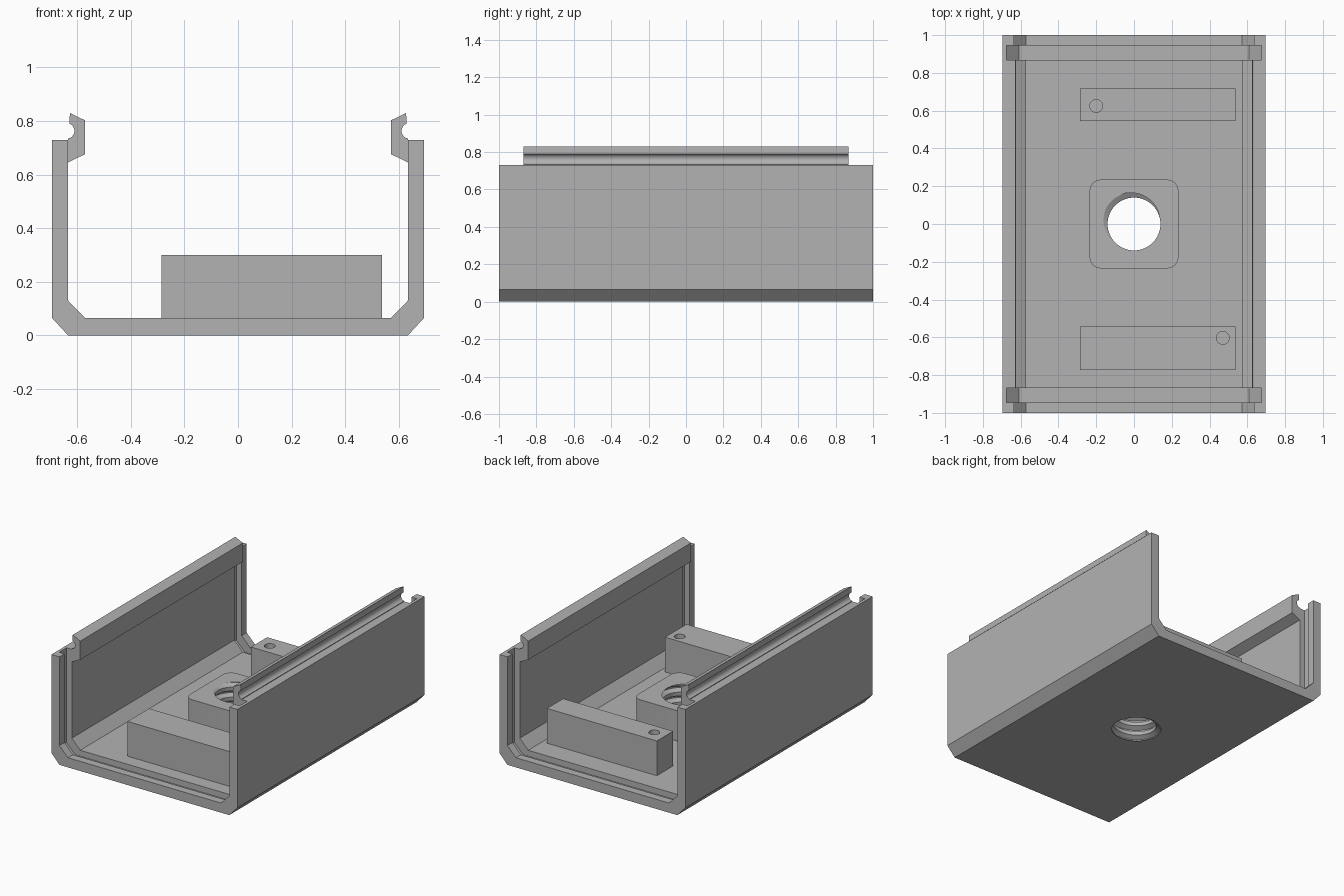
import bpy, bmesh, math

if "Cube" in bpy.data.objects:
    bpy.data.objects.remove(bpy.data.objects["Cube"])

grey = bpy.data.materials.new("plain grey")
grey.diffuse_color = (0.448, 0.448, 0.448, 1)
grey.use_nodes = True
grey.node_tree.nodes["Principled BSDF"].inputs["Base Color"].default_value = grey.diffuse_color


def make(name, bm):
    bmesh.ops.recalc_face_normals(bm, faces=bm.faces)
    me = bpy.data.meshes.new(name)
    bm.to_mesh(me)
    bm.free()
    me.materials.append(grey)
    ob = bpy.data.objects.new(name, me)
    bpy.context.collection.objects.link(ob)
    return ob


def prism(name, pts, lo, hi, axis="y"):
    """Extrude a 2D outline along y (points are x,z) or z (points are x,y)."""
    bm = bmesh.new()
    put = (lambda a, b, t: (a, t, b)) if axis == "y" else (lambda a, b, t: (a, b, t))
    f = bm.faces.new([bm.verts.new(put(a, b, lo)) for a, b in pts])
    ext = bmesh.ops.extrude_face_region(bm, geom=[f])["geom"]
    d = put(0, 0, hi - lo)
    bmesh.ops.translate(bm, vec=d, verts=[v for v in ext if isinstance(v, bmesh.types.BMVert)])
    return make(name, bm)


def arc(cx, cy, r, a0, a1, n):
    return [(cx + r * math.cos(math.radians(a0 + (a1 - a0) * i / n)),
             cy + r * math.sin(math.radians(a0 + (a1 - a0) * i / n))) for i in range(n + 1)]


def rect(x0, x1, y0, y1):
    return [(x0, y0), (x1, y0), (x1, y1), (x0, y1)]


def cut(ob, cutter, keep=False):
    m = ob.modifiers.new("cut", "BOOLEAN")
    m.operation, m.solver, m.object = "DIFFERENCE", "EXACT", cutter
    bpy.context.view_layer.objects.active = ob
    bpy.ops.object.modifier_apply(modifier=m.name)
    if not keep:
        bpy.data.objects.remove(cutter)


def smooth(ob):
    bpy.ops.object.select_all(action="DESELECT")
    ob.select_set(True)
    bpy.context.view_layer.objects.active = ob
    bpy.ops.object.shade_smooth_by_angle(angle=math.radians(25))


def mirrored(half):
    return half + [(-x, z) for x, z in reversed(half)]


def thread_cutter(z0, turns, pitch, phase, steps=48):
    """Helical screw shape, closed at both ends."""
    prof = [(0, .17), (.12, .17), (.37, .14), (.75, .14)]
    n, bm, v = len(prof), bmesh.new(), {}
    total = steps * turns
    for s in range(total + 1):
        a = phase + 2 * math.pi * s / steps
        for q, (h, r) in enumerate(prof):
            v[s, q] = bm.verts.new((r * math.cos(a), r * math.sin(a), z0 + pitch * (s / steps + h)))
    get = lambda s, q: v.get((s + steps, 0) if q == n else (s, q))
    for s in range(total):
        for q in range(n):
            f = [get(s, q), get(s + 1, q), get(s + 1, q + 1), get(s, q + 1)]
            if None not in f:
                bm.faces.new(f)
    mid = z0 + pitch * turns / 2
    ends = [bm.verts.new((0, 0, z0 - .05)), bm.verts.new((0, 0, z0 + pitch * (turns + 1) + .05))]
    for e in [e for e in bm.edges if e.is_boundary]:
        bm.faces.new([e.verts[0], e.verts[1], ends[e.verts[0].co.z > mid]])
    return make("thread_cutter", bm)


# U-shaped shell with chamfered lower corners
shell = prism("shell", mirrored([(.635, 0), (.695, .065), (.695, .73), (.635, .73),
                                 (.635, .13), (.572, .065)][:4])[:4]
              + [(.635, .13), (.572, .065), (-.572, .065), (-.635, .13)]
              + [(-.635, .73), (-.695, .73), (-.695, .065), (-.635, 0)], -1, 1)

# End panel slots cut into floor and walls
for s in (-1, 1):
    y0, y1 = sorted((s * .868, s * .946))
    cut(shell, prism("slot_cutter", mirrored([(.61, .025), (.675, .09), (.675, .9)]), y0, y1))

# Raised square boss with rounded corners
outline = []
for i, (sx, sy) in enumerate([(1, 1), (-1, 1), (-1, -1), (1, -1)]):
    outline += arc(sx * .175, sy * .175, .06, 90 * i, 90 * i + 90, 8)
boss = prism("mount_boss", outline, .065, .27, "z")

# Threaded hole through boss and floor
pitch = .068
top_turn = .27 - 5 * pitch          # groove meets the boss top at the phase angle
screw = thread_cutter(top_turn - 2 * pitch, 9, pitch, math.radians(150))
cut(shell, screw, keep=True)
cut(boss, screw)
smooth(boss)

# Two support bars, each with a small blind screw hole
for name, y0, y1, hx, hy in [("front_bar", -.772, -.543, .47, -.603),
                             ("back_bar", .545, .718, -.2, .625)]:
    bar = prism(name, rect(-.285, .537, y0, y1), .065, .3, "z")
    cut(bar, prism("hole_cutter", arc(hx, hy, .034, 0, 345, 23), .1, .4, "z"))
    smooth(bar)

# Snap rails with a rounded groove along the outer side
for name, s in (("right_snap_rail", 1), ("left_snap_rail", -1)):
    pts = [(.635, .645), (.572, .676), (.572, .803), (.628, .83)]
    pts += arc(.64, .763, .029, 112, 260, 14) + [(.635, .73)]
    smooth(prism(name, [(s * x, z) for x, z in pts], -.868, .868))
